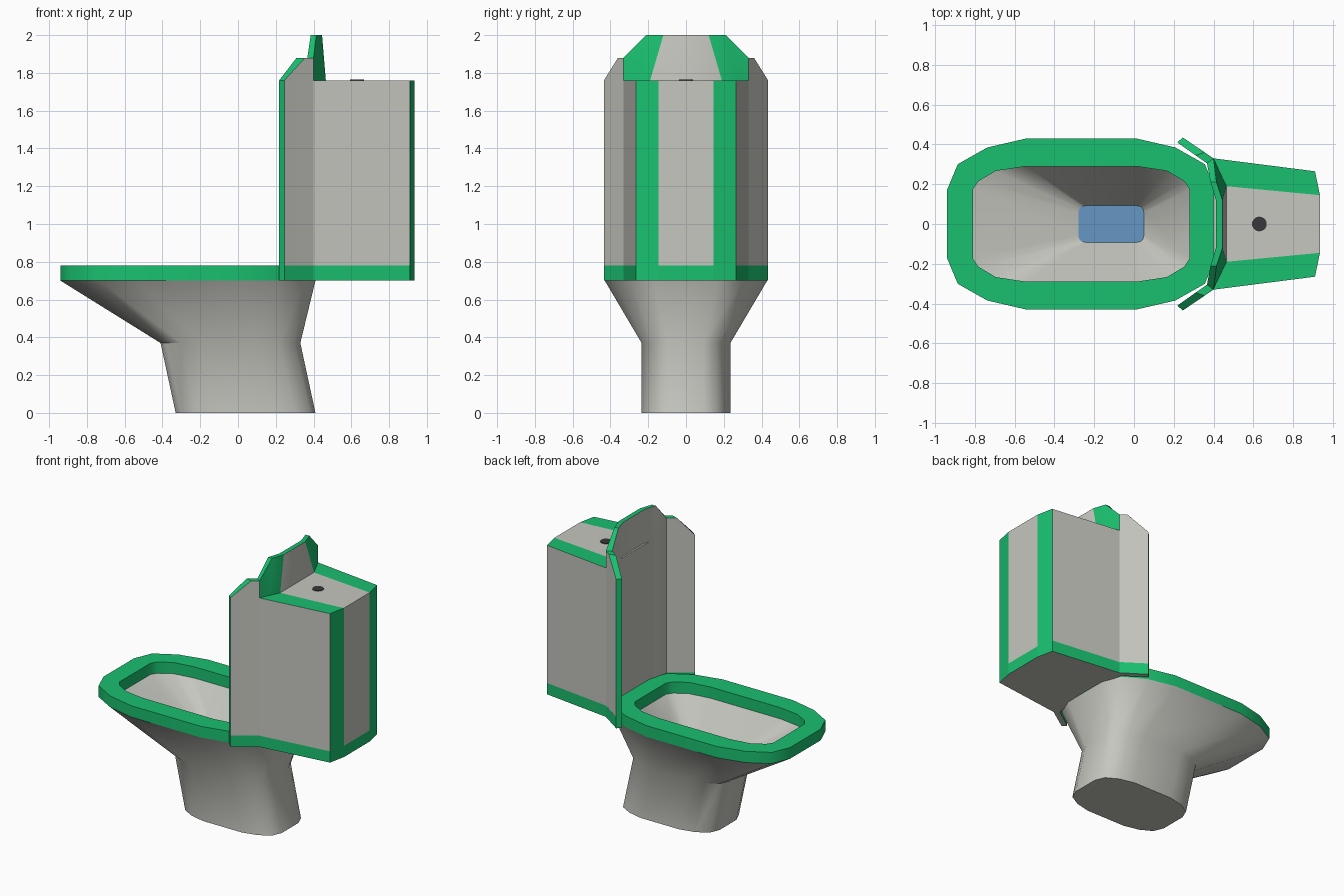
import bpy, bmesh, math

if "Cube" in bpy.data.objects:
    bpy.data.objects.remove(bpy.data.objects["Cube"])


def material(name, rgb):
    m = bpy.data.materials.new(name)
    m.diffuse_color = (*rgb, 1)
    m.use_nodes = True
    m.node_tree.nodes["Principled BSDF"].inputs["Base Color"].default_value = m.diffuse_color
    return m


GREY = material("ceramic", (0.56, 0.57, 0.52))
GREEN = material("green_trim", (0.01, 0.53, 0.16))
BLUE = material("water_blue", (0.13, 0.31, 0.55))
DARK = material("dark_button", (0.04, 0.04, 0.045))


def finish(name, bm, mats, angle=0):
    bmesh.ops.remove_doubles(bm, verts=bm.verts, dist=0.0005)
    bmesh.ops.recalc_face_normals(bm, faces=bm.faces)
    me = bpy.data.meshes.new(name)
    bm.to_mesh(me)
    bm.free()
    for m in mats:
        me.materials.append(m)
    ob = bpy.data.objects.new(name, me)
    bpy.context.collection.objects.link(ob)
    if angle:
        bpy.ops.object.select_all(action='DESELECT')
        ob.select_set(True)
        bpy.context.view_layer.objects.active = ob
        bpy.ops.object.shade_smooth_by_angle(angle=math.radians(angle))
    return ob


# Rounded 16-sided outlines, given as one quarter and mirrored
OUTER = [(1, .40), (.92, .70), (.70, .895), (.41, 1)]
INNER = [(1, .60), (.95, .74), (.79, .92), (.51, 1)]
POOL = [(1, .60), (.97, .82), (.91, .95), (.78, 1)]


def ring(bm, quarter, cx, hx, hy, z):
    half = quarter + [(-x, y) for x, y in reversed(quarter)]
    full = half + [(-x, -y) for x, y in half]
    return [bm.verts.new((cx + x * hx, y * hy, z)) for x, y in full]


def bridge(bm, a, b, mat=0):
    n = len(a)
    for i in range(n):
        j = (i + 1) % n
        bm.faces.new((a[i], a[j], b[j], b[i])).material_index = mat


def mirrored(pts):
    return pts + [(p[0], -p[1], *p[2:]) for p in reversed(pts)]


# Pedestal and bowl, outside up to the rim and down the inside
bm = bmesh.new()
rings = [ring(bm, *r) for r in (
    (OUTER, .04, .37, .235, 0),
    (OUTER, -.04, .37, .235, .37),
    (OUTER, -.265, .675, .43, .70),
    (INNER, -.265, .545, .29, .70),
    (POOL, -.115, .165, .092, .42))]
for a, b in zip(rings, rings[1:]):
    bridge(bm, a, b)
bm.faces.new(rings[0])
bm.faces.new(rings[-1])
finish("bowl", bm, [GREY], 40)

# Seat rim
bm = bmesh.new()
rings = [ring(bm, *r) for r in (
    (OUTER, -.265, .675, .43, .70), (OUTER, -.265, .675, .43, .78),
    (INNER, -.265, .545, .29, .78), (INNER, -.265, .545, .29, .70))]
for i in range(4):
    bridge(bm, rings[i], rings[(i + 1) % 4])
finish("seat", bm, [GREEN], 40)

# Water surface
bm = bmesh.new()
bm.faces.new(ring(bm, POOL, -.115, .165, .092, .425))
finish("water", bm, [BLUE])

# Tank: green back corners and top border, grey elsewhere
TANK = [(.40, .33), (.91, .265), (.935, .145)]
bm = bmesh.new()
plan = mirrored(TANK)
low = [bm.verts.new((x, y, .78)) for x, y in plan]
top = [bm.verts.new((x, y, 1.76)) for x, y in plan]
bridge(bm, low, top)
bm.faces.ensure_lookup_table()
for i in (1, 3):
    bm.faces[i].material_index = 1
bm.faces.new(low)
l, r = [bm.verts.new((.465, y, 1.76)) for y in (.19, -.19)]
for loop, mat in (((*top[:3], l), 1), ((*reversed(top[3:]), r), 1),
                  ((l, top[2], top[3], r), 0), ((top[0], l, r, top[5]), 0)):
    bm.faces.new(loop).material_index = mat
finish("tank", bm, [GREY, GREEN])

# Curved backrest shell: columns of (x, y, top height)
IN = [(.218, .41, 1.76), (.31, .345, 1.88), (.367, .305, 1.88),
      (.385, .21, 2.0), (.412, .12, 2.0)]
OUT = [(.245, .435, 1.76), (.355, .36, 1.88), (.40, .33, 1.88),
       (.415, .21, 2.0), (.445, .12, 2.0)]
OUT_LOW = [(.245, .435), (.355, .36), (.40, .33), (.432, .26), (.465, .19)]
IN_LOW = [p[:2] for p in IN]


def column(bm, lows, tops):
    return [[bm.verts.new((x, y, z)) for x, y in mirrored(lows)] for z in (.78, 1.76)] + \
           [[bm.verts.new(p) for p in mirrored(tops)]]


bm = bmesh.new()
inner, outer = column(bm, IN_LOW, IN), column(bm, OUT_LOW, OUT)
n = len(inner[0])
for i in range(n - 1):
    for k in (0, 1):
        for side in (inner, outer):
            f = bm.faces.new((side[k][i], side[k][i + 1], side[k + 1][i + 1], side[k + 1][i]))
            f.material_index = int(side is outer and k == 1 and i in (2, 3, 5, 6))
    for k, mat in ((0, 0), (2, 1)):
        bm.faces.new((inner[k][i], inner[k][i + 1], outer[k][i + 1], outer[k][i])).material_index = mat
for i in (0, n - 1):
    for k in (0, 1):
        bm.faces.new((inner[k][i], outer[k][i], outer[k + 1][i], inner[k + 1][i])).material_index = 1
finish("backrest", bm, [GREY, GREEN], 30)

# Green band under the backrest and tank, with grey underside
bm = bmesh.new()
loop = mirrored(IN_LOW[::-1] + OUT_LOW[:1] + TANK)
low = [bm.verts.new((x, y, .70)) for x, y in loop]
top = [bm.verts.new((x, y, .78)) for x, y in loop]
bridge(bm, low, top, 1)
bm.faces.new(low).material_index = 0
bm.faces.new(top).material_index = 1
finish("base_band", bm, [GREY, GREEN])

# Flush button
bm = bmesh.new()
bmesh.ops.create_cone(bm, cap_ends=True, segments=20, radius1=.037, radius2=.037, depth=.008)
bmesh.ops.translate(bm, verts=bm.verts, vec=(.63, 0, 1.76))
finish("flush_button", bm, [DARK])
